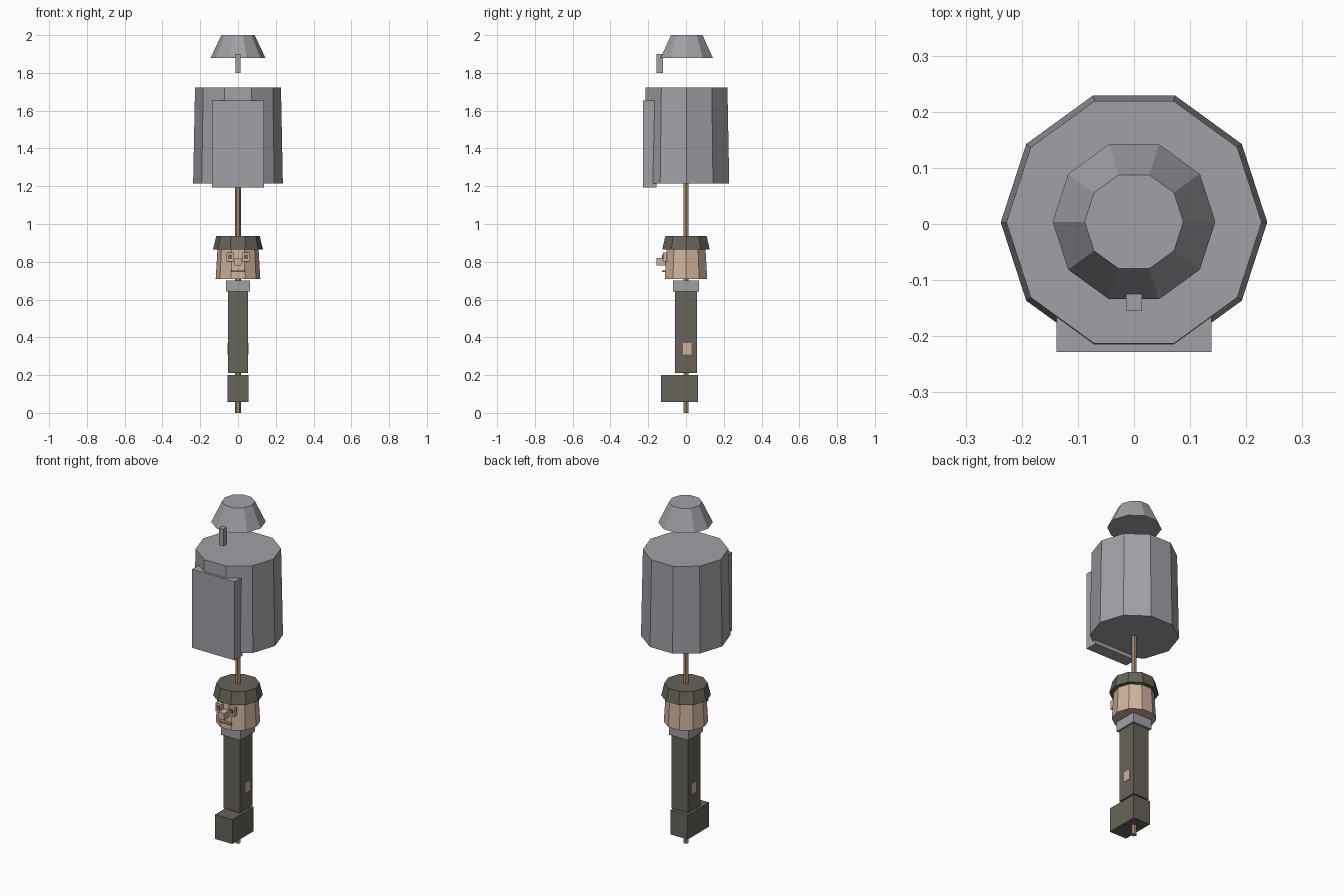
import bpy
import bmesh
from math import radians
from mathutils import Matrix, Vector

cube = bpy.data.objects.get("Cube")
if cube:
    bpy.data.objects.remove(cube, do_unlink=True)


def material(name, rgb):
    mat = bpy.data.materials.new(name)
    mat.use_nodes = True
    mat.diffuse_color = (*rgb, 1)
    mat.node_tree.nodes["Principled BSDF"].inputs["Base Color"].default_value = (*rgb, 1)
    return mat


steel = material("grey steel", (0.35, 0.35, 0.38))
cloth = material("dark cloth", (0.135, 0.125, 0.1))
skin = material("skin", (0.62, 0.45, 0.33))
wood = material("wood", (0.4, 0.26, 0.155))


def finish(name, bm, mat):
    mesh = bpy.data.meshes.new(name)
    bm.to_mesh(mesh)
    bm.free()
    mesh.materials.append(mat)
    obj = bpy.data.objects.new(name, mesh)
    bpy.context.collection.objects.link(obj)
    return obj


def box(name, mat, x, y, z):
    """Box from its (low, high) range on each axis."""
    lo, hi = Vector((x[0], y[0], z[0])), Vector((x[1], y[1], z[1]))
    bm = bmesh.new()
    place = Matrix.Translation((lo + hi) / 2) @ Matrix.Diagonal((*(hi - lo), 1))
    bmesh.ops.create_cube(bm, size=1, matrix=place)
    return finish(name, bm, mat)


def frustum(name, mat, r_low, r_high, z, y=0, sides=10):
    """Flat-sided tapered drum with a corner on each end of the x axis."""
    bm = bmesh.new()
    place = Matrix.Translation((0, y, sum(z) / 2)) @ Matrix.Rotation(radians(90), 4, "Z")
    bmesh.ops.create_cone(bm, cap_ends=True, segments=sides, radius1=r_low,
                          radius2=r_high, depth=z[1] - z[0], matrix=place)
    # Put a corner on +x whatever corner the cone starts from
    first = max(bm.verts, key=lambda v: v.co.x)
    turn = -Vector((first.co.x, first.co.y - y)).angle_signed(Vector((1, 0)))
    bmesh.ops.rotate(bm, verts=bm.verts, cent=(0, y, 0),
                     matrix=Matrix.Rotation(turn, 3, "Z"))
    return finish(name, bm, mat)


def centred(half):
    return (-half, half)


# Pole through everything
frustum("pole", wood, 0.0155, 0.0155, (0, 1.23), sides=6)

# Feet, body and collar
box("feet", cloth, centred(0.056), (-0.133, 0.064), (0.057, 0.2))
box("body", cloth, centred(0.053), centred(0.058), (0.21, 0.642))
box("collar", steel, centred(0.063), centred(0.069), (0.642, 0.7))

# Head and hat
frustum("head", skin, 0.118, 0.108, (0.71, 0.88))
frustum("hat", cloth, 0.132, 0.115, (0.865, 0.937))

# Face
box("nose", skin, centred(0.018), (-0.155, -0.1), (0.78, 0.82))
box("mouth", wood, centred(0.037), (-0.128, -0.1), (0.745, 0.755))

# Hands and eyes on both sides
for side, s in (("left", 1), ("right", -1)):
    def span(a, b):
        return tuple(sorted((a * s, b * s)))
    box(side + "_hand", skin, span(0.045, 0.056), (-0.015, 0.03), (0.31, 0.37))
    box(side + "_eye", skin, span(0.021, 0.062), (-0.122, -0.1), (0.802, 0.85))
    box(side + "_pupil", cloth, span(0.031, 0.052), (-0.127, -0.12), (0.815, 0.838))

# Drum with its front plate
frustum("drum", steel, 0.2375, 0.2275, (1.215, 1.722), y=0.003)
box("front_plate", steel, centred(0.138), (-0.228, -0.155), (1.192, 1.653))

# Lid cap and latch
frustum("cap", steel, 0.145, 0.088, (1.88, 2.0), y=0.004)
box("latch", steel, centred(0.0145), (-0.155, -0.122), (1.8, 1.9))
